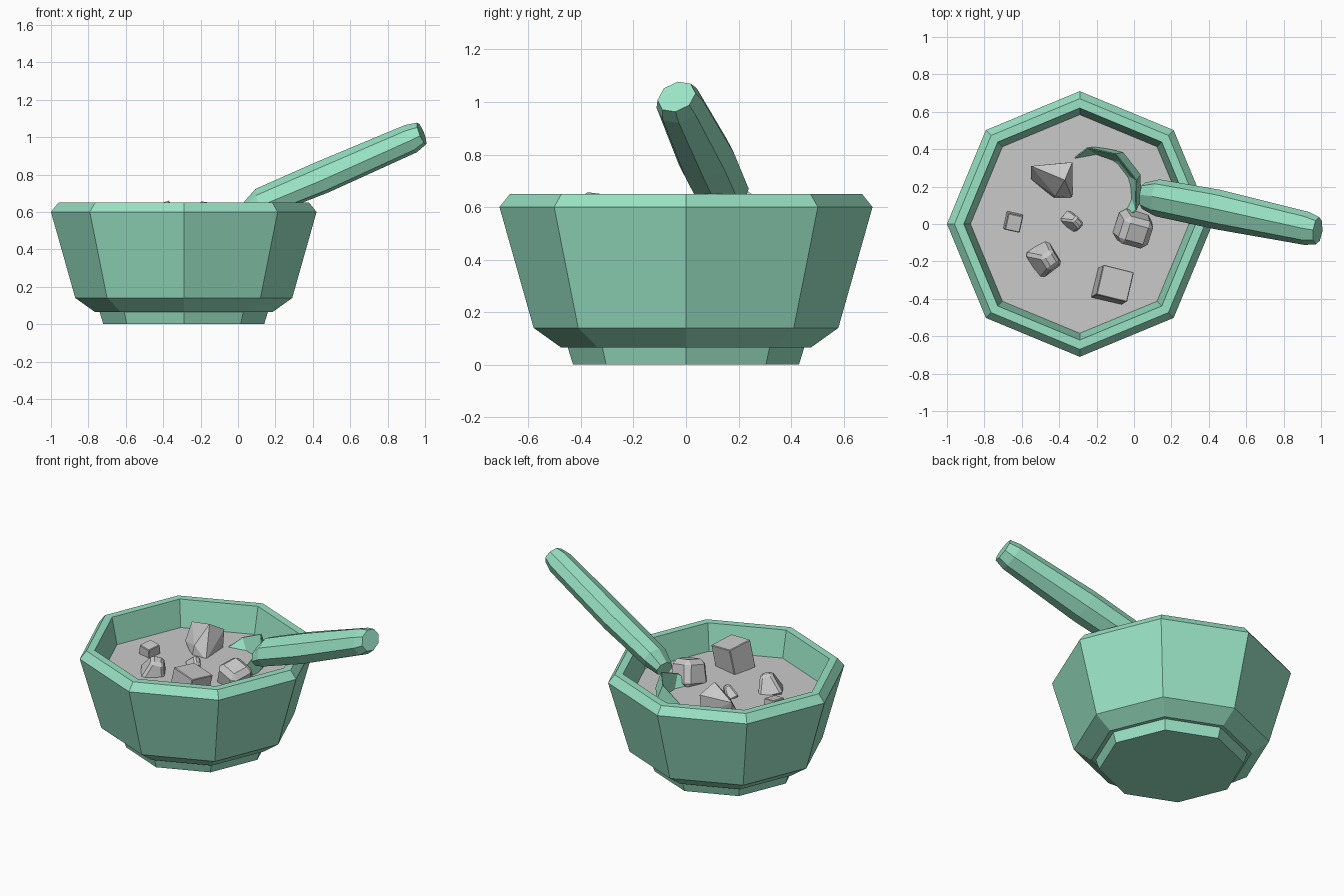
import bpy, bmesh
from math import cos, sin, pi, radians
from mathutils import Matrix, Vector, Euler

cube = bpy.data.objects.get("Cube")
if cube:
    bpy.data.objects.remove(cube)


def material(name, rgb):
    mat = bpy.data.materials.new(name)
    mat.use_nodes = True
    color = (*rgb, 1)
    mat.diffuse_color = color
    bsdf = next(n for n in mat.node_tree.nodes if n.type == 'BSDF_PRINCIPLED')
    bsdf.inputs["Base Color"].default_value = color
    return mat


GREEN = material("jade green", (0.32, 0.77, 0.56))
GREY = material("stone grey", (0.59, 0.59, 0.59))


def finish(bm, name, mat):
    bmesh.ops.recalc_face_normals(bm, faces=bm.faces)
    mesh = bpy.data.meshes.new(name)
    bm.to_mesh(mesh)
    bm.free()
    mesh.materials.append(mat)
    obj = bpy.data.objects.new(name, mesh)
    bpy.context.collection.objects.link(obj)


def loft(name, rings, mat):
    """Skin a list of equal point rings and cap both ends."""
    bm = bmesh.new()
    loops = [[bm.verts.new(p) for p in ring] for ring in rings]
    count = len(loops[0])
    for a, b in zip(loops, loops[1:]):
        for i in range(count):
            j = (i + 1) % count
            bm.faces.new((a[i], a[j], b[j], b[i]))
    bm.faces.new(loops[0][::-1])
    bm.faces.new(loops[-1])
    finish(bm, name, mat)


def ring(matrix, width, depth, height=0, turn=0.0):
    angles = [2 * pi * (i + turn) / 8 for i in range(8)]
    return [matrix @ Vector((width * cos(a), depth * sin(a), height)) for a in angles]


def frame(origin, x_axis, up):
    x = Vector(x_axis).normalized()
    y = Vector(up).cross(x).normalized()
    z = x.cross(y)
    rot = Matrix((x, y, z)).transposed().to_4x4()
    return Matrix.Translation(origin) @ rot


# Eight-sided bowl with stepped foot, chamfered rim and inner wall
center = Matrix.Translation((-0.29, 0, 0))
bowl_profile = [(0.43, 0), (0.45, 0.065), (0.475, 0.065), (0.58, 0.14), (0.71, 0.6),
                (0.67, 0.65), (0.62, 0.65), (0.58, 0.46)]
loft("bowl", [ring(center, r, r, z) for r, z in bowl_profile], GREEN)

# Contents of the bowl
loft("filling", [ring(center, r, r, z) for r, z in [(0.575, 0.465), (0.586, 0.48)]], GREY)

# Tilted scoop of the ladle, partly buried
tilt = Vector((-0.58, -0.42, 1))
handle_dir = Vector((0.89, -0.18, 0.4))
scoop_frame = frame((-0.175, 0.195, 0.495), handle_dir - handle_dir.project(tilt), tilt)
scoop_profile = [(0.1, -0.15), (0.2, -0.1), (0.232, 0), (0.226, 0), (0.14, -0.09), (0.06, -0.12)]
loft("ladle_scoop", [ring(scoop_frame, r, r, z, turn=0.5) for r, z in scoop_profile], GREEN)

# Eight-sided handle: position, half width, half thickness
sections = [((0.05, 0.15, 0.6), 0.075, 0.05), ((0.125, 0.14, 0.65), 0.105, 0.075),
            ((0.45, 0.077, 0.785), 0.112, 0.083), ((0.925, -0.024, 0.992), 0.092, 0.077),
            ((0.982, -0.036, 1.02), 0.076, 0.06)]
handle_rings = []
for pos, width, thick in sections:
    m = frame(pos, handle_dir, (-0.4, -0.5, 1)) @ Matrix.Rotation(pi / 2, 4, 'Y')
    handle_rings.append(ring(m, thick, width, turn=0.5))
loft("ladle_handle", handle_rings, GREEN)

# Chunky bevelled stones: name, position, size, rotation in degrees, bevel, top taper
stones = [
    ("small_stone", (-0.645, 0.01, 0.495), (0.09, 0.1, 0.09), (5, 6, -12), 0.004, 0.9),
    ("middle_stone", (-0.32, 0.01, 0.495), (0.08, 0.12, 0.09), (25, 20, 50), 0.01, 0.5),
    ("round_stone", (0, -0.03, 0.52), (0.19, 0.18, 0.17), (12, 14, -15), 0.03, 0.85),
    ("long_stone", (-0.465, -0.19, 0.51), (0.16, 0.18, 0.13), (12, 14, 35), 0.016, 0.45),
    ("square_stone", (-0.115, -0.325, 0.547), (0.17, 0.165, 0.18), (-7, 8, -14), 0.004, 1),
]
for name, pos, size, angles, bevel, taper in stones:
    bm = bmesh.new()
    turn = Euler([radians(a) for a in angles]).to_matrix().to_4x4()
    bmesh.ops.create_cube(bm, size=1, matrix=Matrix.Diagonal((*size, 1)))
    for v in bm.verts:
        if v.co.z > 0:
            v.co.xy *= taper
    bmesh.ops.bevel(bm, geom=bm.edges[:], offset=bevel, segments=1, affect='EDGES')
    bmesh.ops.transform(bm, matrix=Matrix.Translation(pos) @ turn, verts=bm.verts)
    finish(bm, name, GREY)

# Wedge-shaped stone
bm = bmesh.new()
for p in [(-0.55, 0.31, 0.6), (-0.33, 0.33, 0.6), (-0.37, 0.235, 0.66), (-0.42, 0.15, 0.54),
          (-0.33, 0.14, 0.47), (-0.43, 0.14, 0.47), (-0.55, 0.24, 0.5), (-0.34, 0.33, 0.47),
          (-0.53, 0.29, 0.47)]:
    bm.verts.new(p)
bmesh.ops.convex_hull(bm, input=bm.verts[:])
finish(bm, "wedge_stone", GREY)
